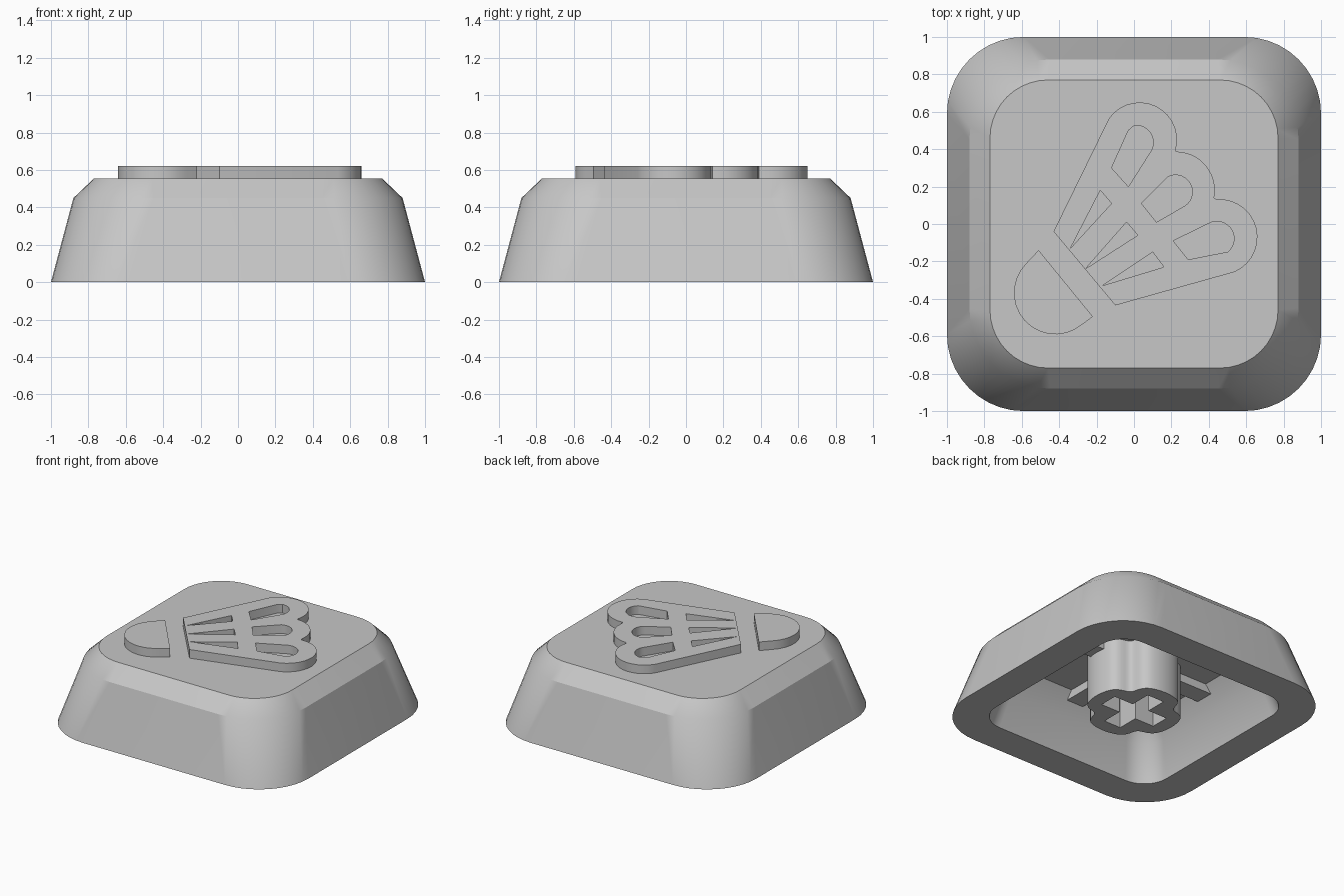
import bpy
import bmesh
from math import radians, cos, sin, pi

cube = bpy.data.objects.get("Cube")
if cube:
    bpy.data.objects.remove(cube, do_unlink=True)

grey = bpy.data.materials.new("plastic_grey")
grey.use_nodes = True
colour = (0.57, 0.57, 0.57, 1)
grey.diffuse_color = colour
grey.node_tree.nodes["Principled BSDF"].inputs["Base Color"].default_value = colour


def finish(obj, angle):
    """Give the part its colour and smooth its gentle edges."""
    obj.data.materials.clear()
    obj.data.materials.append(grey)
    bpy.ops.object.select_all(action="DESELECT")
    obj.select_set(True)
    bpy.context.view_layer.objects.active = obj
    bpy.ops.object.shade_smooth_by_angle(angle=radians(angle))


def arc(cx, cy, r, start, end, steps=14):
    angles = [radians(start + (end - start) * i / steps) for i in range(steps + 1)]
    return [(cx + r * cos(a), cy + r * sin(a)) for a in angles]


def rounded_square(half, r):
    c = half - r
    points = []
    for sx, sy, start in ((1, 1, 0), (-1, 1, 90), (-1, -1, 180), (1, -1, 270)):
        points += arc(sx * c, sy * c, r, start, start + 90, 10)
    return points


def plate(name, loops, bottom, top):
    """Extrude flat outlines; loops inside another loop become holes."""
    curve = bpy.data.curves.new(name, "CURVE")
    curve.dimensions = "2D"
    curve.fill_mode = "BOTH"
    curve.extrude = (top - bottom) / 2
    for loop in loops:
        spline = curve.splines.new("POLY")
        spline.points.add(len(loop) - 1)
        for point, (x, y) in zip(spline.points, loop):
            point.co = (x, y, 0, 1)
        spline.use_cyclic_u = True
    obj = bpy.data.objects.new(name, curve)
    obj.location.z = (top + bottom) / 2
    bpy.context.collection.objects.link(obj)
    bpy.ops.object.select_all(action="DESELECT")
    obj.select_set(True)
    bpy.context.view_layer.objects.active = obj
    bpy.ops.object.convert(target="MESH")
    obj = bpy.context.object
    bm = bmesh.new()
    bm.from_mesh(obj.data)
    bmesh.ops.remove_doubles(bm, verts=bm.verts, dist=0.0005)
    bmesh.ops.recalc_face_normals(bm, faces=bm.faces)
    bm.to_mesh(obj.data)
    bm.free()
    finish(obj, 30)
    return obj


TOP = 0.555
CEILING = 0.4

# Hollow shell: ceiling, inner chamfer, inner wall, rim, outer wall, chamfer, top
sections = [(0.58, 0.12, CEILING), (0.69, 0.18, 0.26), (0.76, 0.2, 0),
            (1, 0.41, 0), (0.88, 0.43, 0.45), (0.77, 0.31, TOP)]
bm = bmesh.new()
rings = [[bm.verts.new((x, y, z)) for x, y in rounded_square(h, r)]
         for h, r, z in sections]
for low, high in zip(rings, rings[1:]):
    for i in range(len(low)):
        j = (i + 1) % len(low)
        bm.faces.new((low[i], low[j], high[j], high[i]))
bm.faces.new(rings[0])
bm.faces.new(rings[-1])
bmesh.ops.recalc_face_normals(bm, faces=bm.faces)
mesh = bpy.data.meshes.new("cap_shell")
bm.to_mesh(mesh)
bm.free()
shell = bpy.data.objects.new("cap_shell", mesh)
bpy.context.collection.objects.link(shell)
finish(shell, 28)

# Raised feather skirt with rounded tips and cut-out slots
skirt = ([(-0.43, -0.04)] + arc(0.03, 0.45, 0.2, 145, -17)
         + arc(0.225, 0.18, 0.207, 88, -11) + arc(0.457, -0.07, 0.203, 95, -67)
         + [(-0.1, -0.435)])
tip_slots = [
    [(-0.12, 0.3), (-0.03, 0.2)] + arc(0.01, 0.435, 0.093, -40, 95) + [(-0.03, 0.5)],
    [(0.04, 0.11), (0.12, 0.01)] + arc(0.222, 0.172, 0.09, -55, 115),
    [(0.21, -0.09), (0.29, -0.19)] + arc(0.443, -0.078, 0.092, -50, 110),
]
wedge_slots = [
    [(-0.34, -0.13), (-0.18, 0.18), (-0.12, 0.11)],
    [(-0.26, -0.24), (-0.04, 0.01), (0.02, -0.06)],
    [(-0.17, -0.33), (0.1, -0.15), (0.16, -0.23)],
]
plate("feather_skirt", [skirt] + tip_slots + wedge_slots, TOP, 0.62)

# Raised half-round cork
cork = [(-0.51, -0.14)] + arc(-0.42, -0.368, 0.222, 135, 310) + [(-0.22, -0.495)]
plate("cork", [cork], TOP, 0.62)

# Lobed stem with grooves on the diagonals and a cross-shaped socket
lobes = []
for i in range(96):
    a = 2 * pi * i / 96
    r = 0.335 - 0.065 * abs(sin(2 * a)) ** 9
    lobes.append((r * cos(a), r * sin(a)))
long, thin = 0.23, 0.07
socket = []
for k in range(4):
    c, s = round(cos(k * pi / 2)), round(sin(k * pi / 2))
    for x, y in ((long, -thin), (long, thin), (thin, thin)):
        socket.append((x * c - y * s, x * s + y * c))
plate("stem", [lobes, socket], 0, CEILING)

# Four ribs bracing the stem against the ceiling
for k in range(4):
    outline = [(0.3, -0.07), (0.63, -0.07), (0.63, 0.07), (0.3, 0.07)]
    rib = plate("stem_rib", [outline], CEILING - 0.06, CEILING)
    rib.rotation_euler.z = k * pi / 2
